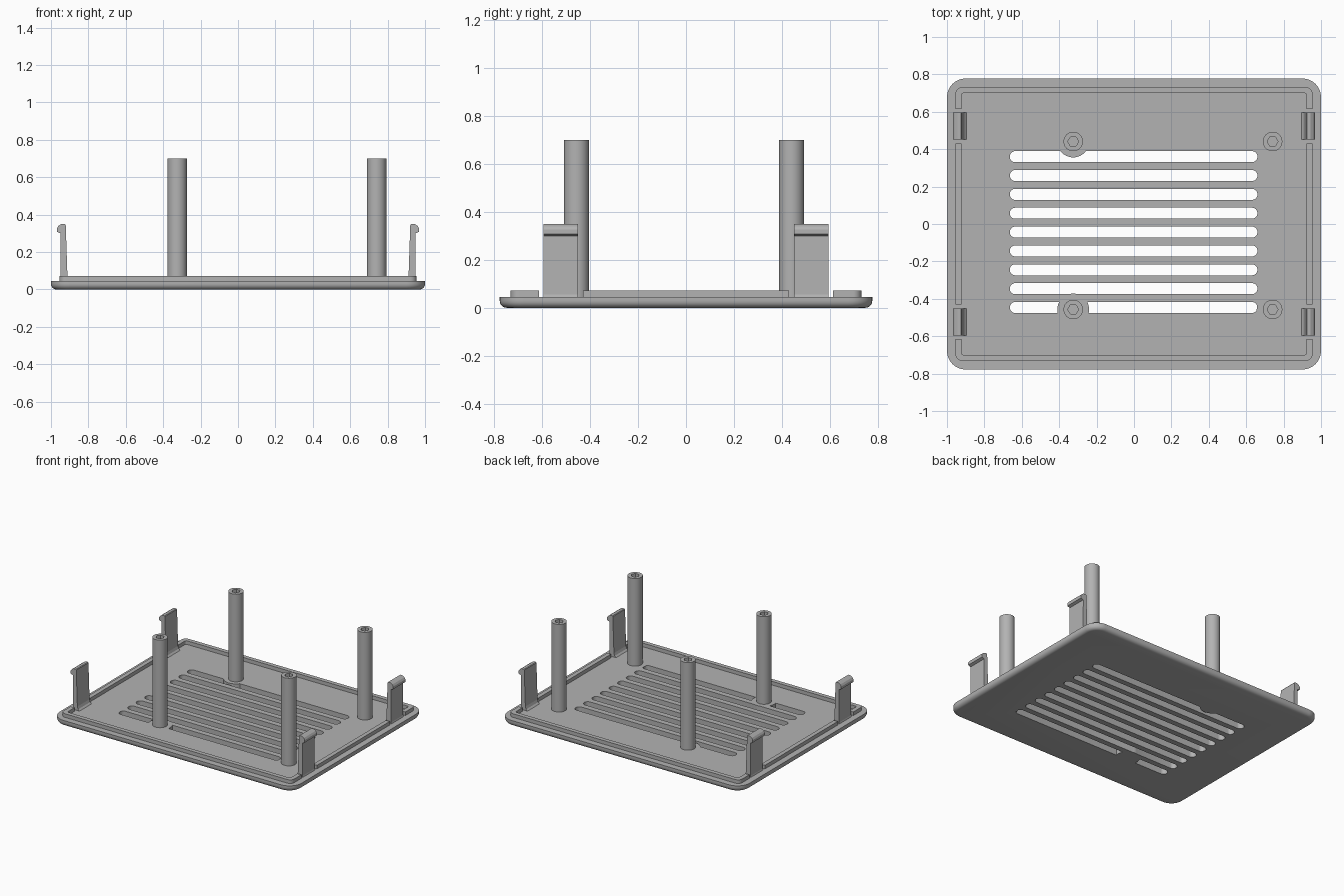
import bpy, bmesh, math

if "Cube" in bpy.data.objects:
    bpy.data.objects.remove(bpy.data.objects["Cube"], do_unlink=True)

grey = bpy.data.materials.new("light_grey_plastic")
grey.use_nodes = True
COLOUR = (0.45, 0.45, 0.45, 1)
grey.diffuse_color = COLOUR
grey.node_tree.nodes["Principled BSDF"].inputs["Base Color"].default_value = COLOUR

FLOOR = 0.045
POST_TOP = 0.70
POSTS = [(x, y) for x in (-0.325, 0.741) for y in (0.441, -0.457)]


def rounded_rect(hx, hy, r, cx=0, cy=0, n=8):
    """Counter-clockwise outline of a rectangle with rounded corners."""
    pts = []
    for q, (sx, sy) in enumerate([(1, 1), (-1, 1), (-1, -1), (1, -1)]):
        for i in range(n + 1):
            a = (q + i / n) * math.pi / 2
            pts.append((cx + sx * (hx - r) + r * math.cos(a),
                        cy + sy * (hy - r) + r * math.sin(a)))
    return pts


def circle(x, y, r, n):
    return [(x + r * math.cos(2 * math.pi * i / n),
             y + r * math.sin(2 * math.pi * i / n)) for i in range(n)]


def loft(bm, rings):
    """Closed solid through a stack of (outline, z) rings."""
    loops = [[bm.verts.new((x, y, z)) for x, y in pts] for pts, z in rings]
    n = len(loops[0])
    for a, b in zip(loops, loops[1:]):
        for i in range(n):
            j = (i + 1) % n
            bm.faces.new((a[i], a[j], b[j], b[i]))
    bm.faces.new(loops[0][::-1])
    bm.faces.new(loops[-1])


def make(name, solids, helper=False):
    """Object made of one or more lofted solids."""
    bm = bmesh.new()
    for rings in solids:
        loft(bm, rings)
    bmesh.ops.recalc_face_normals(bm, faces=bm.faces)
    mesh = bpy.data.meshes.new(name)
    bm.to_mesh(mesh)
    bm.free()
    mesh.materials.append(grey)
    ob = bpy.data.objects.new(name, mesh)
    bpy.context.collection.objects.link(ob)
    ob.hide_render = helper
    return ob


def activate(ob):
    bpy.ops.object.select_all(action='DESELECT')
    ob.select_set(True)
    bpy.context.view_layer.objects.active = ob


def cut(ob, cutter):
    """Subtract the cutter, then discard it."""
    mod = ob.modifiers.new("cut", 'BOOLEAN')
    mod.operation = 'DIFFERENCE'
    mod.solver = 'EXACT'
    mod.object = cutter
    activate(ob)
    bpy.ops.object.modifier_apply(modifier=mod.name)
    bpy.data.objects.remove(cutter, do_unlink=True)


def smooth(ob):
    activate(ob)
    bpy.ops.object.shade_smooth_by_angle(angle=math.radians(30))


# Base plate with a rounded lower edge
EDGE = 0.03
rings = []
for i in range(6):
    a = i / 5 * math.pi / 2
    inset = EDGE * (1 - math.sin(a))
    rings.append((rounded_rect(1 - inset, 0.778 - inset, 0.1 - inset),
                  EDGE * (1 - math.cos(a))))
rings.append((rounded_rect(1, 0.778, 0.1), FLOOR))
plate = make("base_plate", [rings])

# Ventilation slots, left solid around the posts
slots = []
for i in range(9):
    outline = rounded_rect(0.662, 0.0295, 0.029, -0.002, 0.36 - i * 0.1008)
    slots.append([(outline, -0.1), (outline, 0.15)])
slot_cutter = make("slot_cutter", slots, helper=True)
bosses = [[(circle(x, y, 0.085, 40), z) for z in (-0.2, 0.25)] for x, y in POSTS]
cut(slot_cutter, make("boss_keepout", bosses, helper=True))
cut(plate, slot_cutter)
smooth(plate)

# Raised rim, interrupted at the clips
outer = rounded_rect(0.954, 0.732, 0.035)
inner = rounded_rect(0.922, 0.70, 0.012)
rim = make("raised_rim", [[(outer, FLOOR - 0.005), (outer, 0.072)]])
cut(rim, make("rim_opening", [[(inner, 0), (inner, 0.2)]], helper=True))
gaps = []
for sx in (-1, 1):
    for sy in (-1, 1):
        box = rounded_rect(0.1, 0.092, 0.001, sx * 0.94, sy * 0.522, 1)
        gaps.append([(box, 0), (box, 0.2)])
cut(rim, make("rim_gaps", gaps, helper=True))
smooth(rim)

# Hollow screw posts
for k, (x, y) in enumerate(POSTS):
    shell, bore = circle(x, y, 0.052, 40), circle(x, y, 0.029, 6)
    post = make(f"screw_post_{k + 1}", [[(shell, FLOOR - 0.005), (shell, POST_TOP)]])
    cut(post, make("bore", [[(bore, 0.1), (bore, 0.9)]], helper=True))
    smooth(post)

# Snap clips: hooked side profile (x, z) extruded along y
PROFILE = [(0.955, 0.04), (0.95, 0.055), (0.948, 0.30), (0.968, 0.308),
           (0.968, 0.327), (0.96, 0.34), (0.945, 0.35), (0.925, 0.35),
           (0.921, 0.345), (0.912, 0.075), (0.906, 0.056), (0.895, 0.045),
           (0.895, 0.04)]
for side, sx in (("left", 1), ("right", -1)):
    for end, y0 in (("front", -0.595), ("back", 0.451)):
        clip = make(f"snap_clip_{end}_{side}",
                    [[([(sx * x, z) for x, z in PROFILE], y) for y in (y0, y0 + 0.144)]])
        # Lofted upright, so swap the y and z axes
        bm = bmesh.new()
        bm.from_mesh(clip.data)
        for v in bm.verts:
            v.co.y, v.co.z = v.co.z, v.co.y
        bmesh.ops.recalc_face_normals(bm, faces=bm.faces)
        bm.to_mesh(clip.data)
        bm.free()
